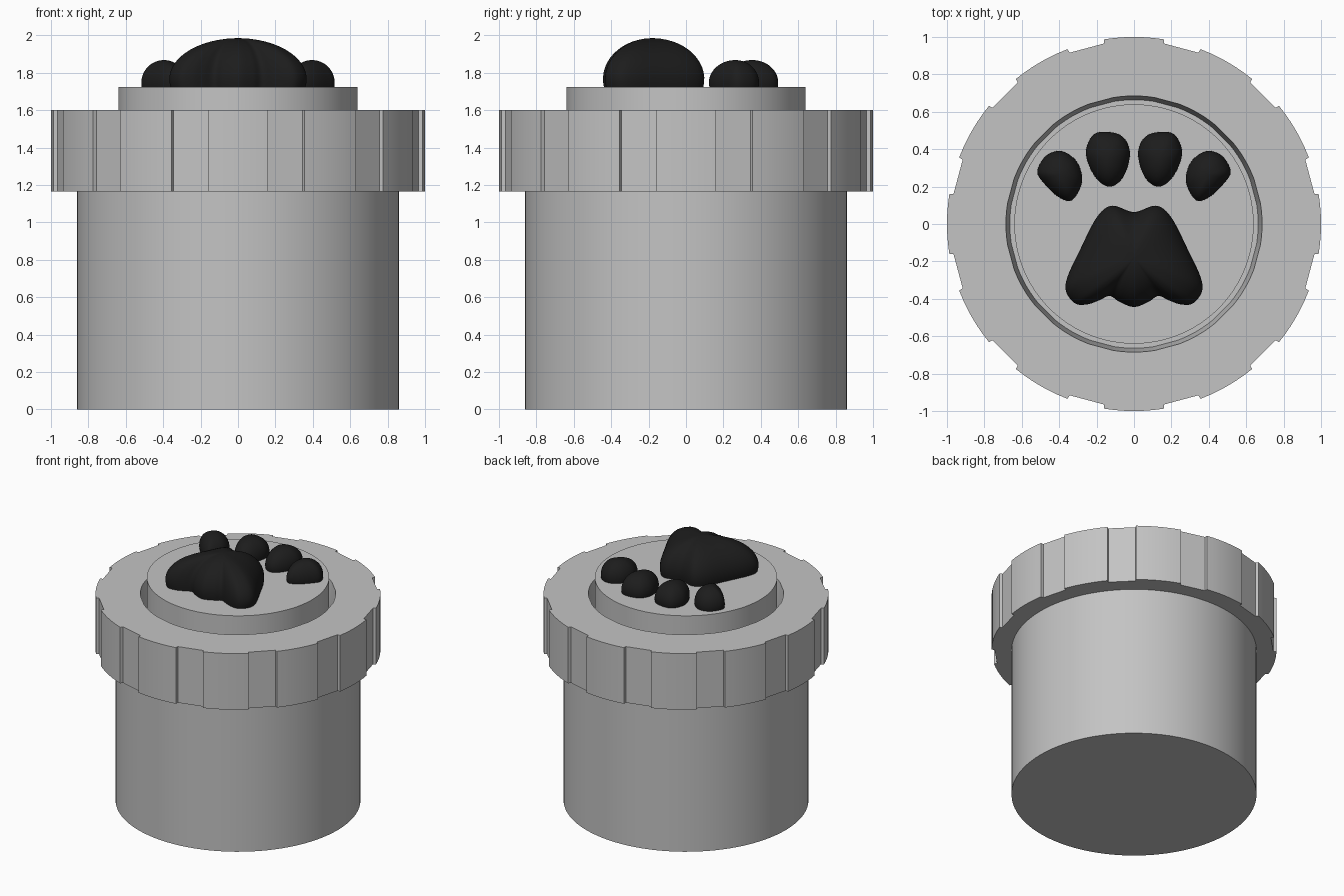
import bpy, bmesh, math
from mathutils import Vector

cube = bpy.data.objects.get("Cube")
if cube:
    bpy.data.objects.remove(cube, do_unlink=True)


def material(name, rgb):
    m = bpy.data.materials.new(name)
    m.use_nodes = True
    m.diffuse_color = (*rgb, 1)
    m.node_tree.nodes["Principled BSDF"].inputs["Base Color"].default_value = (*rgb, 1)
    return m


GREY = material("light grey", (0.55, 0.55, 0.55))
BLACK = material("soft black", (0.012, 0.012, 0.012))


def finish(name, bm, mat, angle):
    bmesh.ops.recalc_face_normals(bm, faces=bm.faces)
    mesh = bpy.data.meshes.new(name)
    bm.to_mesh(mesh)
    bm.free()
    mesh.materials.append(mat)
    obj = bpy.data.objects.new(name, mesh)
    bpy.context.collection.objects.link(obj)
    bpy.ops.object.select_all(action='DESELECT')
    obj.select_set(True)
    bpy.context.view_layer.objects.active = obj
    bpy.ops.object.shade_smooth_by_angle(angle=math.radians(angle))
    return obj


def loft(name, rings, mat, angle=30, capped=True):
    """Skin a list of equal-length point rings; cap the ends or close into a tube."""
    bm = bmesh.new()
    loops = [[bm.verts.new(p) for p in ring] for ring in rings]
    pairs = list(zip(loops, loops[1:]))
    if capped:
        bm.faces.new(loops[0])
        bm.faces.new(loops[-1])
    else:
        pairs.append((loops[-1], loops[0]))
    for a, b in pairs:
        for i in range(len(a)):
            j = (i + 1) % len(a)
            bm.faces.new((a[i], a[j], b[j], b[i]))
    return finish(name, bm, mat, angle)


def circle(r, z, n=96):
    return [(r * math.cos(math.tau * i / n), r * math.sin(math.tau * i / n), z)
            for i in range(n)]


# Container body and the raised disc in the lid
loft("container_body", [circle(0.86, 0), circle(0.86, 1.4)], GREY)
loft("lid_disc", [circle(0.64, 1.35), circle(0.64, 1.725)], GREY)

# Grip ring: twelve curved teeth separated by shallow flats
TEETH, HALF, STEP = 12, math.radians(9.2), 0.022
outline = []
for k in range(TEETH):
    mid = math.tau * k / TEETH
    arc = [Vector((math.cos(mid + HALF * s / 3), math.sin(mid + HALF * s / 3)))
           for s in range(-3, 4)]
    inward = Vector((math.cos(mid), math.sin(mid))) * STEP
    outline += [arc[0] - inward, *arc, arc[-1] - inward]


def bore(r, z):
    return [(*(p.normalized() * r), z) for p in outline]


loft("grip_ring", [
    [(p.x, p.y, 1.165) for p in outline],
    [(p.x, p.y, 1.6) for p in outline],
    bore(0.685, 1.6), bore(0.662, 1.38), bore(0.662, 1.165)], GREY, 20, False)


# Paw pads: smooth outlines swelled into domes
def smooth_loop(points, steps=6):
    pts = [Vector(p) for p in points]
    n = len(pts)
    out = []
    for i in range(n):
        a, b, c, d = (pts[(i + k) % n] for k in (-1, 0, 1, 2))
        for s in range(steps):
            t = s / steps
            out.append(0.5 * (2 * b + (c - a) * t + (2 * a - 5 * b + 4 * c - d) * t ** 2
                              + (3 * b - a - 3 * c + d) * t ** 3))
    return out


def dome(name, points, centre, height, levels=14):
    loop, c, base = smooth_loop(points), Vector(centre), 1.723
    start, stop = -0.2, math.pi / 2 - 0.04
    h = height / (1 + math.sin(-start))
    rings = []
    for k in range(levels + 1):
        t = start + (stop - start) * k / levels
        z = base + h * (math.sin(t) - math.sin(start))
        rings.append([(*(c + (p - c) * math.cos(t)), z) for p in loop])
    loft(name, rings, BLACK, 60)


half_pad = [(0.118, 0.098), (0.2, 0.035), (0.29, -0.14), (0.355, -0.28), (0.364, -0.36),
            (0.315, -0.425), (0.25, -0.43), (0.19, -0.41), (0.13, -0.385), (0.08, -0.415)]
pad = [(0, 0.064), *half_pad, (0, -0.444), *[(-x, y) for x, y in reversed(half_pad)]]
dome("main_pad", pad, (0, -0.18), 0.262)

inner = [(0.125, 0.2), (0.065, 0.24), (0.03, 0.32), (0.024, 0.4), (0.065, 0.47),
         (0.15, 0.493), (0.22, 0.475), (0.257, 0.39), (0.235, 0.3), (0.185, 0.225)]
outer = [(0.335, 0.125), (0.285, 0.2), (0.28, 0.27), (0.315, 0.345), (0.39, 0.39),
         (0.47, 0.365), (0.517, 0.28), (0.475, 0.21), (0.405, 0.145)]
for side, sign in (("left", 1), ("right", -1)):
    for label, pts, centre in (("inner", inner, (0.14, 0.355)), ("outer", outer, (0.395, 0.265))):
        dome(f"{side}_{label}_toe", [(x * sign, y) for x, y in pts],
             (centre[0] * sign, centre[1]), 0.145)
